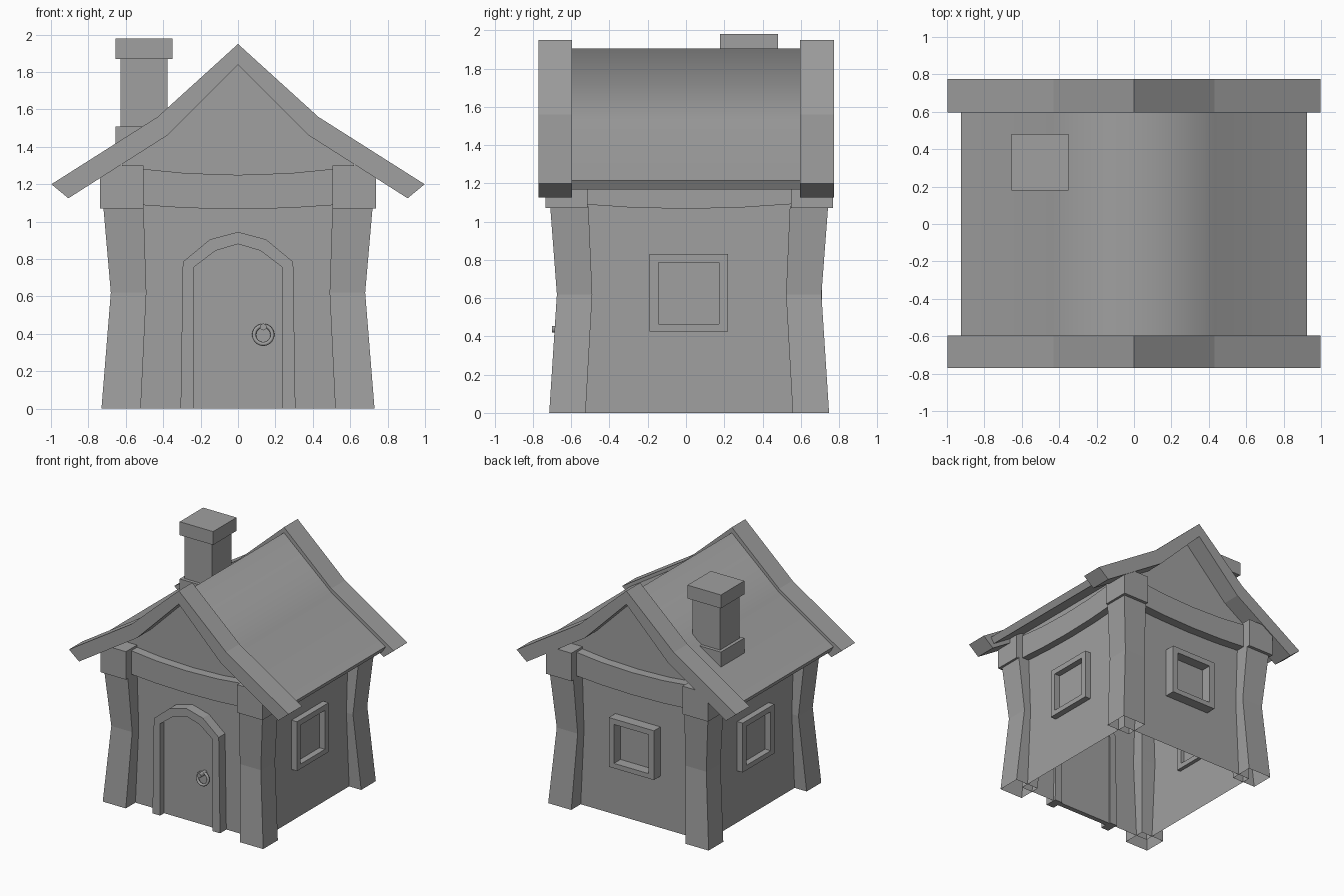
import bpy, bmesh, math
from mathutils import Matrix, Vector

cube = bpy.data.objects.get("Cube")
if cube:
    bpy.data.objects.remove(cube, do_unlink=True)

GREY = 0.35
grey = bpy.data.materials.new("plain grey")
grey.use_nodes = True
grey.diffuse_color = (GREY, GREY, GREY, 1)
grey.node_tree.nodes["Principled BSDF"].inputs["Base Color"].default_value = (GREY, GREY, GREY, 1)


def finish(name, bm, turn=0):
    """Turn the mesh about z and store it as a named object."""
    bmesh.ops.recalc_face_normals(bm, faces=bm.faces)
    bm.transform(Matrix.Rotation(math.radians(turn), 4, "Z"))
    mesh = bpy.data.meshes.new(name)
    bm.to_mesh(mesh)
    bm.free()
    mesh.materials.append(grey)
    obj = bpy.data.objects.new(name, mesh)
    bpy.context.collection.objects.link(obj)
    return obj


def loft(name, sections, bottom=True):
    """Rectangular sections (x0, x1, y0, y1, z) joined from low to high."""
    bm = bmesh.new()
    loops = [[bm.verts.new(p) for p in ((x0, y0, z), (x1, y0, z), (x1, y1, z), (x0, y1, z))]
             for x0, x1, y0, y1, z in sections]
    for low, high in zip(loops, loops[1:]):
        for i in range(4):
            j = (i + 1) % 4
            bm.faces.new((low[i], low[j], high[j], high[i]))
    bm.faces.new(loops[-1])
    if bottom:
        bm.faces.new(loops[0])
    return finish(name, bm)


def band(name, outer, inner, y0, y1, closed=False, turn=0):
    """Strip between two x-z outlines, given depth from y0 to y1."""
    bm = bmesh.new()
    rows = [[bm.verts.new((x, y, z)) for x, z in line]
            for line, y in ((outer, y0), (inner, y0), (inner, y1), (outer, y1))]
    n = len(outer)
    for i in range(n if closed else n - 1):
        j = (i + 1) % n
        for a, b in zip(rows, rows[1:] + rows[:1]):
            bm.faces.new((a[i], a[j], b[j], b[i]))
    if not closed:
        for end in (0, -1):
            bm.faces.new([row[end] for row in rows])
    return finish(name, bm, turn)


def mirrored(half):
    """Full outline from a right half that starts on the centre line."""
    return [(-x, z) for x, z in half[:0:-1]] + half


def rectangle(x0, x1, z0, z1):
    return [(x0, z0), (x1, z0), (x1, z1), (x0, z1)]


# Walls with gables, open below and under the roof
FRONT, BACK, SIDE = -0.59, 0.625, 0.62
outline = mirrored([(0, 1.86), (0.43, 1.48), (SIDE, 1.36), (SIDE, 0)])
bm = bmesh.new()
ends = [[bm.verts.new((x, y, z)) for x, z in outline] for y in (FRONT, BACK)]
for end in ends:
    bm.faces.new(end)
for i in (0, len(outline) - 2):
    bm.faces.new((ends[0][i], ends[0][i + 1], ends[1][i + 1], ends[1][i]))
finish("walls", bm)

# Waisted corner posts with square caps
for sx, side in ((1, "left"), (-1, "right")):
    for sy, shift, end in ((-1, 0, "front"), (1, 0.033, "back")):
        def section(x_in, x_out, y_in, y_out, z):
            xs = sorted((sx * x_in, sx * x_out))
            ys = sorted((sy * (y_in + shift), sy * (y_out + shift)))
            return (*xs, *ys, z)
        loft(f"{end}_{side}_post", [section(0.52, 0.73, 0.525, 0.715, 0),
                                    section(0.49, 0.68, 0.49, 0.675, 0.62),
                                    section(0.505, 0.72, 0.51, 0.71, 1.08)], bottom=False)
        loft(f"{end}_{side}_post_cap", [section(0.505, 0.738, 0.515, 0.735, 1.07),
                                        section(0.505, 0.738, 0.515, 0.735, 1.3)])

# Sagging beams between the caps
span = [-0.56 + 0.28 * i for i in range(5)]
sag = [(x / 0.56) ** 2 for x in span]
beam_top = [(x, 1.25 + 0.037 * s) for x, s in zip(span, sag)]
beam_low = [(x, 1.067 + 0.025 * s) for x, s in zip(span, sag)]
for name, turn, out, depth in (("front", 0, 0.665, 0.09), ("back", 180, 0.70, 0.09),
                               ("left", 90, 0.68, 0.07), ("right", -90, 0.68, 0.07)):
    band(f"{name}_beam", beam_top, beam_low, -out, depth - out, turn=turn)

# Curved roof shell
roof = band("roof", mirrored([(0, 1.905), (0.43, 1.53), (0.925, 1.215)]),
            mirrored([(0, 1.84), (0.40, 1.485), (0.897, 1.168)]), -0.61, 0.61)
bpy.ops.object.select_all(action="DESELECT")
roof.select_set(True)
bpy.context.view_layer.objects.active = roof
bpy.ops.object.shade_smooth_by_angle(angle=math.radians(87))

# Thick boards on both roof ends
board_top = mirrored([(0, 1.95), (0.43, 1.56), (0.998, 1.2)])
board_low = mirrored([(0, 1.84), (0.38, 1.46), (0.907, 1.125)])
band("front_roof_board", board_top, board_low, -0.77, -0.595)
band("back_roof_board", board_top, board_low, 0.597, 0.775)

# Chimney: foot, shaft and cap
CX, CY = -0.503, 0.33
for name, r, z0, z1 in (("foot", 0.152, 1.34, 1.51), ("shaft", 0.125, 1.45, 1.9),
                        ("cap", 0.152, 1.87, 1.98)):
    loft(f"chimney_{name}", [(CX - r, CX + r, CY - r, CY + r, z) for z in (z0, z1)])

# Window frames on the sides and back
for name, turn, out, depth, c in (("left", 90, 0.67, 0.08, 0.015), ("right", -90, 0.67, 0.08, -0.015),
                                  ("back", 180, 0.71, 0.115, 0)):
    band(f"{name}_window_frame", rectangle(c - 0.205, c + 0.205, 0.425, 0.83),
         rectangle(c - 0.158, c + 0.158, 0.465, 0.785), -out, depth - out, closed=True, turn=turn)

# Door with arched frame
arch = mirrored([(0, 0.88), (0.12, 0.845), (0.238, 0.755), (0.238, 0)])
band("door_frame", mirrored([(0, 0.945), (0.15, 0.905), (0.295, 0.785), (0.307, 0)]),
     arch, -0.672, -0.57)
band("door", arch, [(x, 0) for x, z in arch], -0.62, -0.58)

# Ring handle hanging from a small knob
bpy.ops.mesh.primitive_torus_add(major_radius=0.049, minor_radius=0.011, major_segments=24,
                                 minor_segments=8, location=(0.135, -0.65, 0.395),
                                 rotation=(math.radians(84), 0, 0))
ring = bpy.context.object
ring.name = "door_ring"
bpy.ops.mesh.primitive_cylinder_add(vertices=12, radius=0.018, depth=0.09,
                                    location=(0.135, -0.655, 0.437),
                                    rotation=(math.pi / 2, 0, 0))
knob = bpy.context.object
knob.name = "door_ring_knob"
for obj in (ring, knob):
    obj.data.materials.append(grey)
    bpy.ops.object.select_all(action="DESELECT")
    obj.select_set(True)
    bpy.context.view_layer.objects.active = obj
    bpy.ops.object.shade_smooth_by_angle(angle=math.radians(50))
